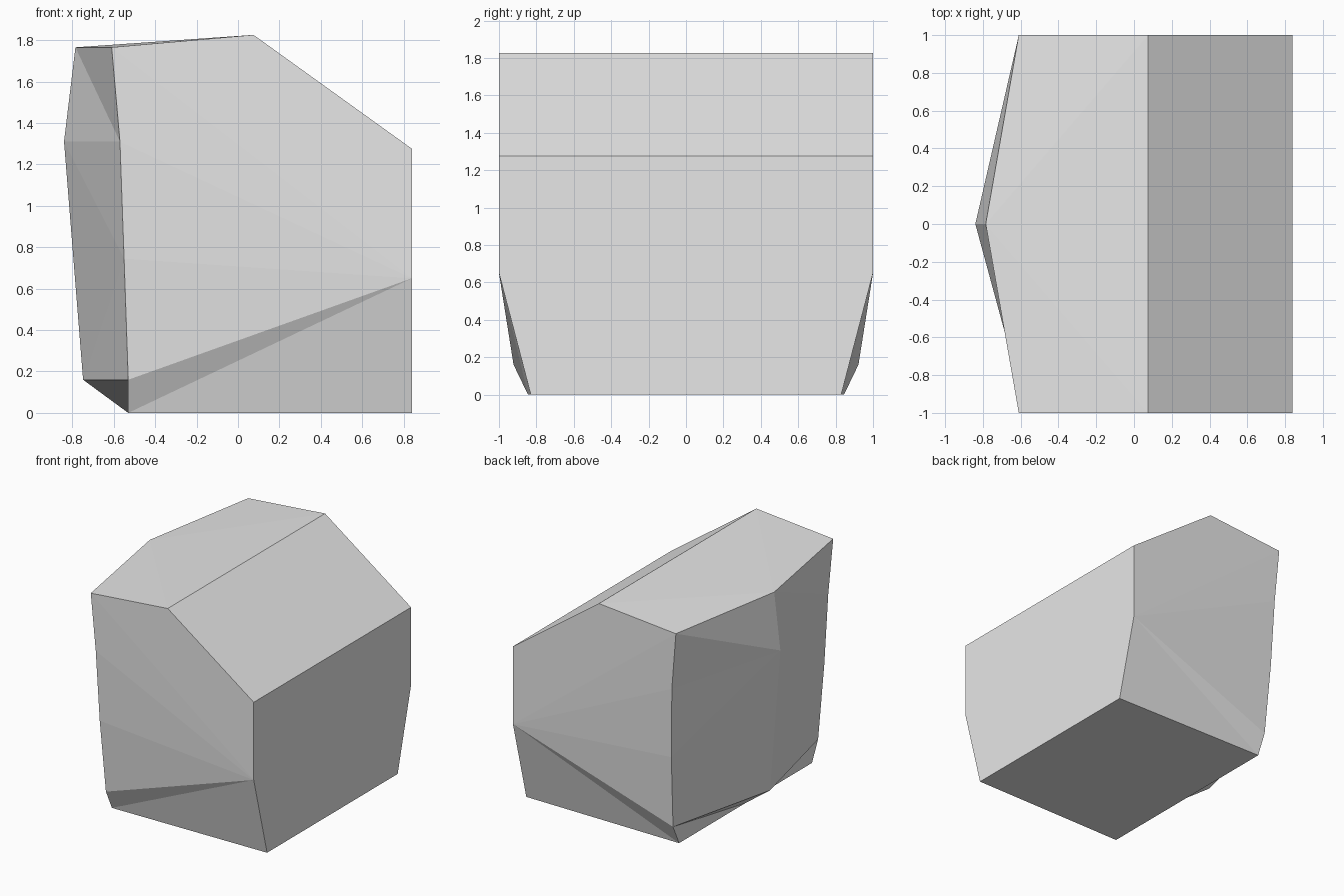
import bpy
import bmesh

cube = bpy.data.objects.get("Cube")
if cube:
    bpy.data.objects.remove(cube, do_unlink=True)

# One plain grey for the whole block
grey = bpy.data.materials.new("light_grey")
grey.use_nodes = True
grey.diffuse_color = (0.8, 0.8, 0.8, 1)
grey.node_tree.nodes["Principled BSDF"].inputs["Base Color"].default_value = (0.8, 0.8, 0.8, 1)

bm = bmesh.new()

# Outline of each side wall: x, half width, z
outline = {
    "ridge": (0.075, 1, 1.825),
    "slope": (0.84, 1, 1.275),
    "knee": (0.84, 1, 0.65),
    "foot": (0.84, 0.83, 0),
    "rim": (-0.61, 1, 1.765),
    "upper": (-0.57, 0.994, 1.31),
    "middle": (-0.55, 0.972, 0.745),
    "lower": (-0.53, 0.922, 0.16),
    "base": (-0.53, 0.845, 0),
}
# Keel running down the middle of the bulged wall
keel = {
    "rim": bm.verts.new((-0.785, 0, 1.765)),
    "upper": bm.verts.new((-0.84, 0, 1.31)),
    "lower": bm.verts.new((-0.748, 0, 0.16)),
    "base": bm.verts.new((-0.53, 0, 0)),
}

sides = []
for sign in (-1, 1):
    side = {name: bm.verts.new((x, sign * y, z)) for name, (x, y, z) in outline.items()}
    sides.append(side)

    def face(names, keel_names=""):
        bm.faces.new([side[n] for n in names.split()] + [keel[n] for n in keel_names.split()])

    # Side wall, fanned out from the knee
    face("knee slope ridge rim")
    fan = ["rim", "upper", "middle", "lower", "base", "foot"]
    for a, b in zip(fan, fan[1:]):
        face(f"knee {a} {b}")

    # Bulged wall; its top panel is split differently on each half
    if sign < 0:
        face("rim upper", "rim")
        face("upper", "upper rim")
    else:
        face("rim", "upper rim")
        face("rim upper", "upper")
    face("upper middle", "upper")
    face("middle", "lower upper")
    face("middle lower", "lower")
    face("lower", "base lower")
    face("lower base", "base")

    # Outer triangle of the top
    face("rim ridge", "rim")

# Panels that join the two side walls
front, back = sides
bm.faces.new([front["ridge"], back["ridge"], keel["rim"]])
for a, b in (("ridge", "slope"), ("slope", "knee"), ("knee", "foot")):
    bm.faces.new([front[a], front[b], back[b], back[a]])
bm.faces.new([front["foot"], front["base"], keel["base"], back["base"], back["foot"]])

bmesh.ops.recalc_face_normals(bm, faces=bm.faces[:])
mesh = bpy.data.meshes.new("faceted_block")
bm.to_mesh(mesh)
bm.free()
mesh.materials.append(grey)
block = bpy.data.objects.new("faceted_block", mesh)
bpy.context.scene.collection.objects.link(block)
